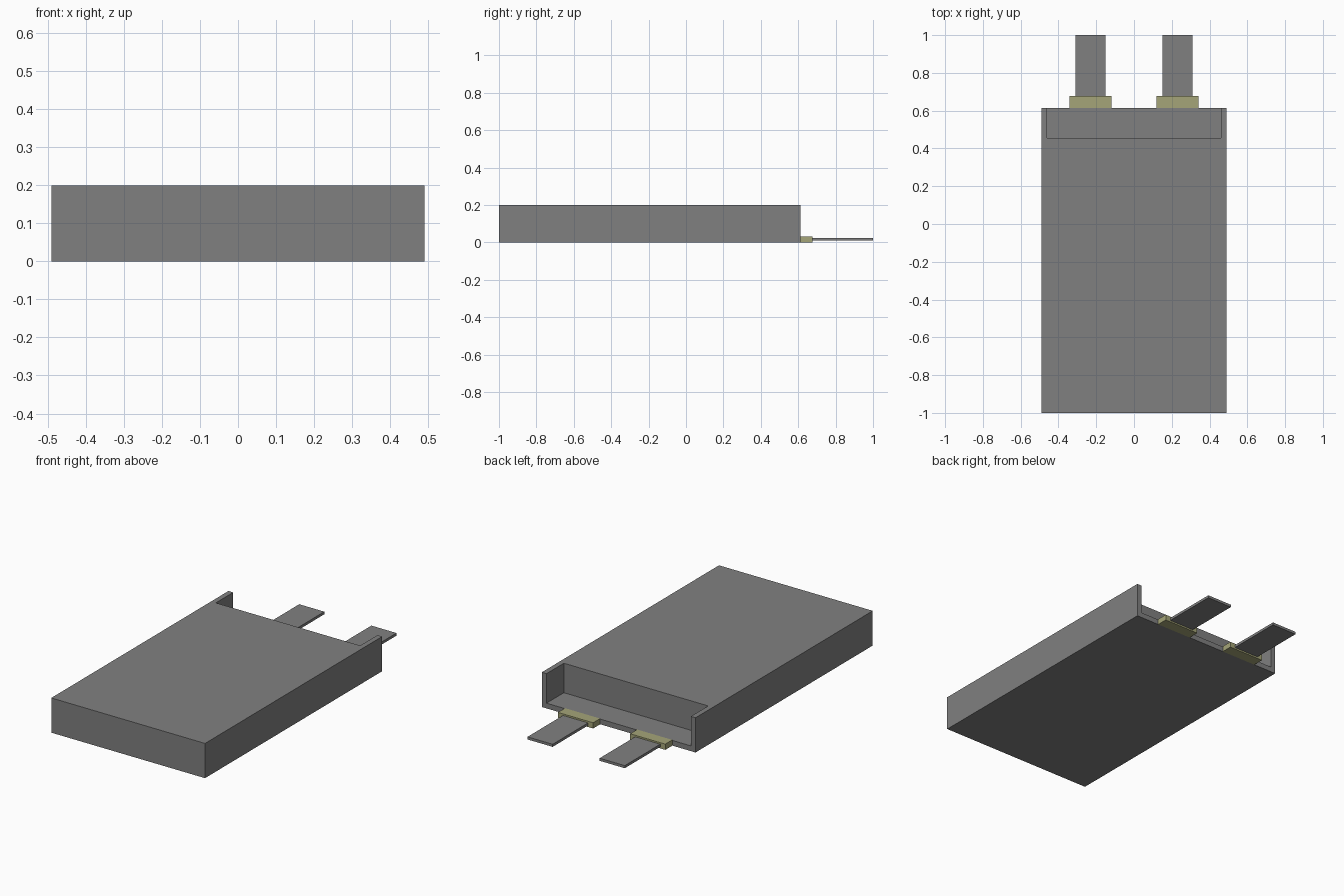
import bpy
import bmesh
from mathutils import Vector

if "Cube" in bpy.data.objects:
    bpy.data.objects.remove(bpy.data.objects["Cube"], do_unlink=True)


def make_material(name, rgb):
    mat = bpy.data.materials.new(name)
    mat.use_nodes = True
    colour = (*rgb, 1.0)
    mat.diffuse_color = colour
    mat.node_tree.nodes["Principled BSDF"].inputs["Base Color"].default_value = colour
    return mat


def box(name, low, high, mat):
    """Axis-aligned box between two opposite corners."""
    low, high = Vector(low), Vector(high)
    bm = bmesh.new()
    bmesh.ops.create_cube(bm, size=1.0)
    bmesh.ops.scale(bm, vec=high - low, verts=bm.verts)
    bmesh.ops.translate(bm, vec=(low + high) / 2, verts=bm.verts)
    mesh = bpy.data.meshes.new(name)
    bm.to_mesh(mesh)
    bm.free()
    mesh.materials.append(mat)
    obj = bpy.data.objects.new(name, mesh)
    bpy.context.collection.objects.link(obj)
    return obj


grey = make_material("mid grey", (0.216, 0.216, 0.216))
yellow = make_material("pale olive yellow", (0.376, 0.376, 0.19))

HALF_W = 0.49      # half width of the body
BACK = 0.613       # rear end of the body
HEIGHT = 0.2
WALL = 0.03        # thickness of the recess walls and floor

# Flat body with a recess open at the top and the back
body = box("body", (-HALF_W, -1.0, 0), (HALF_W, BACK, HEIGHT), grey)
cutter = box("recess_cutter", (-HALF_W + WALL, 0.455, WALL),
             (HALF_W - WALL, BACK + 0.2, HEIGHT + 0.2), grey)
cutter.hide_render = True

cut = body.modifiers.new("recess", 'BOOLEAN')
cut.operation = 'DIFFERENCE'
cut.solver = 'EXACT'
cut.object = cutter
bpy.context.view_layer.objects.active = body
bpy.ops.object.modifier_apply(modifier=cut.name)
bpy.data.objects.remove(cutter, do_unlink=True)

# Two terminal tabs, each passing through a sealing strip
for side, x in (("right", -0.23), ("left", 0.23)):
    box(f"{side}_seal", (x - 0.112, BACK, 0), (x + 0.112, 0.677, 0.033), yellow)
    box(f"{side}_tab", (x - 0.08, 0.677, 0.009), (x + 0.08, 1.0, 0.024), grey)
